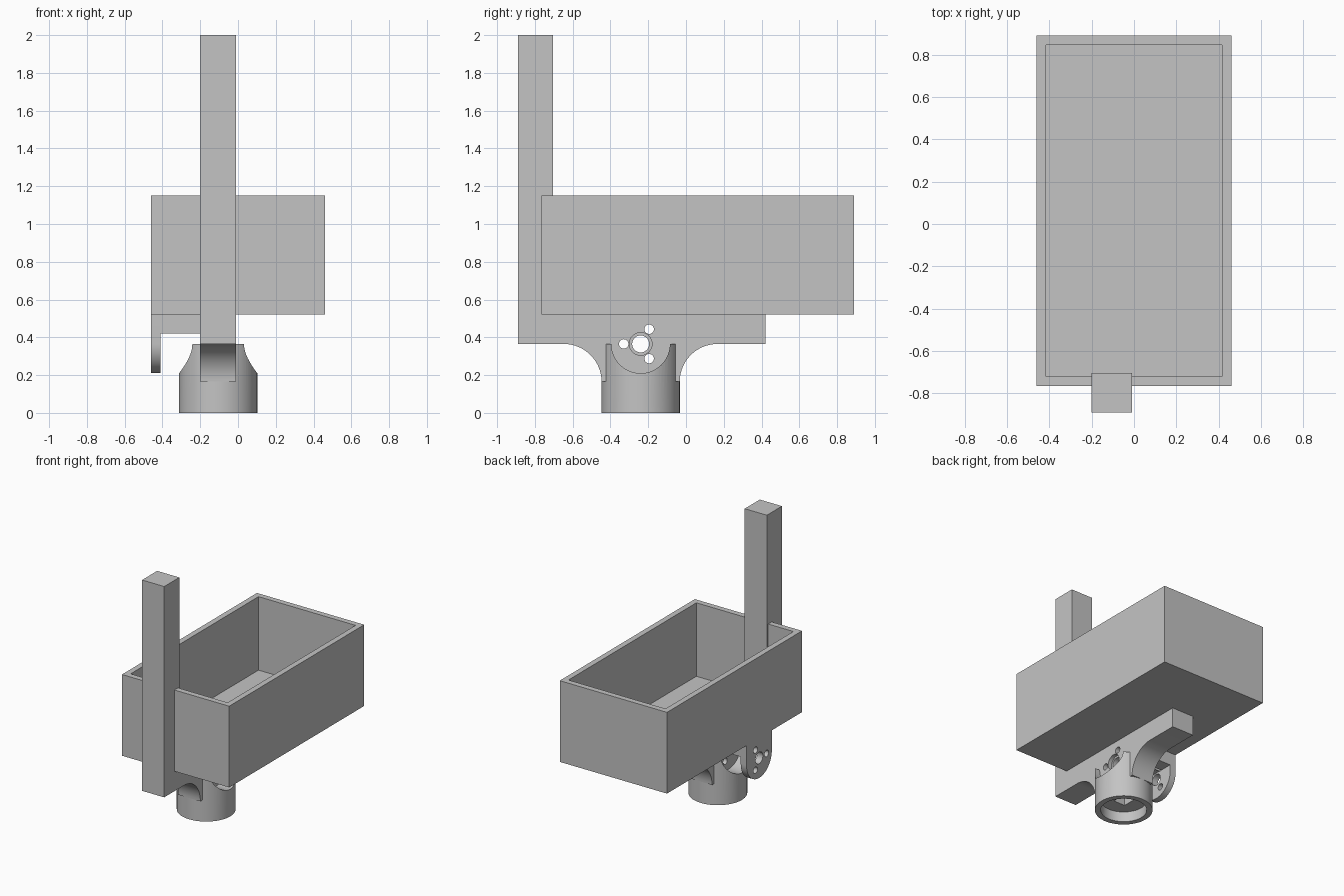
import bpy, bmesh, math
from mathutils import Matrix, Vector

cube = bpy.data.objects.get("Cube")
if cube:
    bpy.data.objects.remove(cube, do_unlink=True)

GREY = (0.55, 0.55, 0.55, 1)
mat = bpy.data.materials.new("plain_grey")
mat.use_nodes = True
mat.diffuse_color = GREY
mat.node_tree.nodes["Principled BSDF"].inputs["Base Color"].default_value = GREY

# Shared layout: bar sides, pivot axis and stem radius
BAR_R, BAR_L = -0.20, -0.01
CX, CY, PZ = -0.105, -0.24, 0.365
STEM, PIVOT = 0.207, 0.155


def finish(name, bm):
    bmesh.ops.recalc_face_normals(bm, faces=bm.faces)
    mesh = bpy.data.meshes.new(name)
    bm.to_mesh(mesh)
    bm.free()
    ob = bpy.data.objects.new(name, mesh)
    bpy.context.collection.objects.link(ob)
    mesh.materials.append(mat)
    return ob


def box(name, lo, hi):
    bm = bmesh.new()
    bmesh.ops.create_cube(bm, size=1)
    lo, hi = Vector(lo), Vector(hi)
    for v in bm.verts:
        v.co = (lo + hi) / 2 + v.co * (hi - lo)
    return finish(name, bm)


def rod(name, radius, start, end, axis="Z", segments=64):
    start, end = Vector(start), Vector(end)
    bm = bmesh.new()
    turn = Matrix.Rotation(math.pi / 2, 4, "Y") if axis == "X" else Matrix()
    bmesh.ops.create_cone(bm, cap_ends=True, segments=segments, radius1=radius,
                          radius2=radius, depth=(end - start).length,
                          matrix=Matrix.Translation((start + end) / 2) @ turn)
    return finish(name, bm)


def extrude_x(name, outline, x0, x1):
    """Extrude a (y, z) outline along x."""
    bm = bmesh.new()
    face = bm.faces.new([bm.verts.new((x0, y, z)) for y, z in outline])
    new = bmesh.ops.extrude_face_region(bm, geom=[face])["geom"]
    bmesh.ops.translate(bm, vec=(x1 - x0, 0, 0),
                        verts=[g for g in new if isinstance(g, bmesh.types.BMVert)])
    return finish(name, bm)


def cut(ob, cutters):
    bpy.context.view_layer.objects.active = ob
    for c in cutters:
        mod = ob.modifiers.new("cut", "BOOLEAN")
        mod.operation, mod.solver, mod.object = "DIFFERENCE", "EXACT", c
        bpy.ops.object.modifier_apply(modifier=mod.name)


def arc(cy, cz, r, a0, a1, n=20):
    angles = [math.radians(a0 + (a1 - a0) * i / n) for i in range(n + 1)]
    return [(cy + r * math.cos(a), cz + r * math.sin(a)) for a in angles]


# Open tray
bm = bmesh.new()
bmesh.ops.create_cube(bm, size=1)
for v in bm.verts:
    v.co = (v.co.x * 0.92, 0.0625 + v.co.y * 1.655, 0.835 + v.co.z * 0.63)
top = max(bm.faces, key=lambda f: f.calc_center_median().z)
bmesh.ops.inset_region(bm, faces=[top], thickness=0.062)
floor = bmesh.ops.extrude_face_region(bm, geom=[top])["geom"]
bmesh.ops.translate(bm, vec=(0, 0, -0.57),
                    verts=[g for g in floor if isinstance(g, bmesh.types.BMVert)])
bmesh.ops.delete(bm, geom=[top], context="FACES_ONLY") if top.is_valid else None
tray = finish("tray", bm)

# Upright post, under-tray bar and flared neck in one profile
FLARE = 0.2
left, right = CY - STEM, CY + STEM
outline = [(-0.89, 2.0), (-0.89, PZ)]
outline += arc(left - FLARE, PZ - FLARE, FLARE, 90, 0)
outline += arc(right + FLARE, PZ - FLARE, FLARE, 180, 90)
outline += [(0.42, PZ), (0.42, 0.52), (-0.705, 0.52), (-0.705, 2.0)]
post_and_bar = extrude_x("post_and_bar", outline, BAR_R, BAR_L)

# Round stem below the bar
stem = rod("stem", STEM, (CX, CY, 0), (CX, CY, PZ))

# Outer pivot tab and the block joining it to the bar
tab_outline = arc(CY, PZ, PIVOT, 180, 360, 32) + [(CY + PIVOT, 0.52), (CY - PIVOT, 0.52)]
pivot_tab = extrude_x("pivot_tab", tab_outline, -0.46, -0.41)
tab_block = box("tab_block", (-0.41, CY - PIVOT, 0.42), (BAR_R, CY + PIVOT, 0.52))

# Cutters: pivot holes, counterbore, side recesses, socket in the foot
holes = [rod("hole_cutter", 0.045, (-1, CY, PZ), (1, CY, PZ), "X", 32)]
for a in (60, 180, 300):
    y = CY + 0.09 * math.cos(math.radians(a))
    z = PZ + 0.09 * math.sin(math.radians(a))
    holes.append(rod("hole_cutter", 0.025, (-1, y, z), (1, y, z), "X", 24))
counterbore = rod("counterbore_cutter", 0.06, (BAR_L - 0.03, CY, PZ), (0.5, CY, PZ), "X", 32)
recesses = [rod("recess_cutter", PIVOT, (BAR_L - 0.004, CY, PZ), (0.5, CY, PZ), "X"),
            rod("recess_cutter", PIVOT, (-0.7, CY, PZ), (BAR_R + 0.004, CY, PZ), "X")]
bore = rod("bore_cutter", 0.165, (CX, CY, -0.1), (CX, CY, 0.08))
socket = box("socket_cutter", (CX - 0.05, CY - 0.05, 0.03), (CX + 0.05, CY + 0.05, 0.155))

cut(post_and_bar, holes + [counterbore])
cut(stem, recesses + [bore, socket] + holes + [counterbore])
cut(pivot_tab, holes)
cut(tab_block, holes)
for c in holes + recesses + [counterbore, bore, socket]:
    bpy.data.objects.remove(c, do_unlink=True)

# Smooth the round parts, keep edges crisp
bpy.ops.object.select_all(action="DESELECT")
for ob in (post_and_bar, stem, pivot_tab, tab_block):
    ob.select_set(True)
    bpy.context.view_layer.objects.active = ob
bpy.ops.object.shade_smooth_by_angle(angle=math.radians(30))
